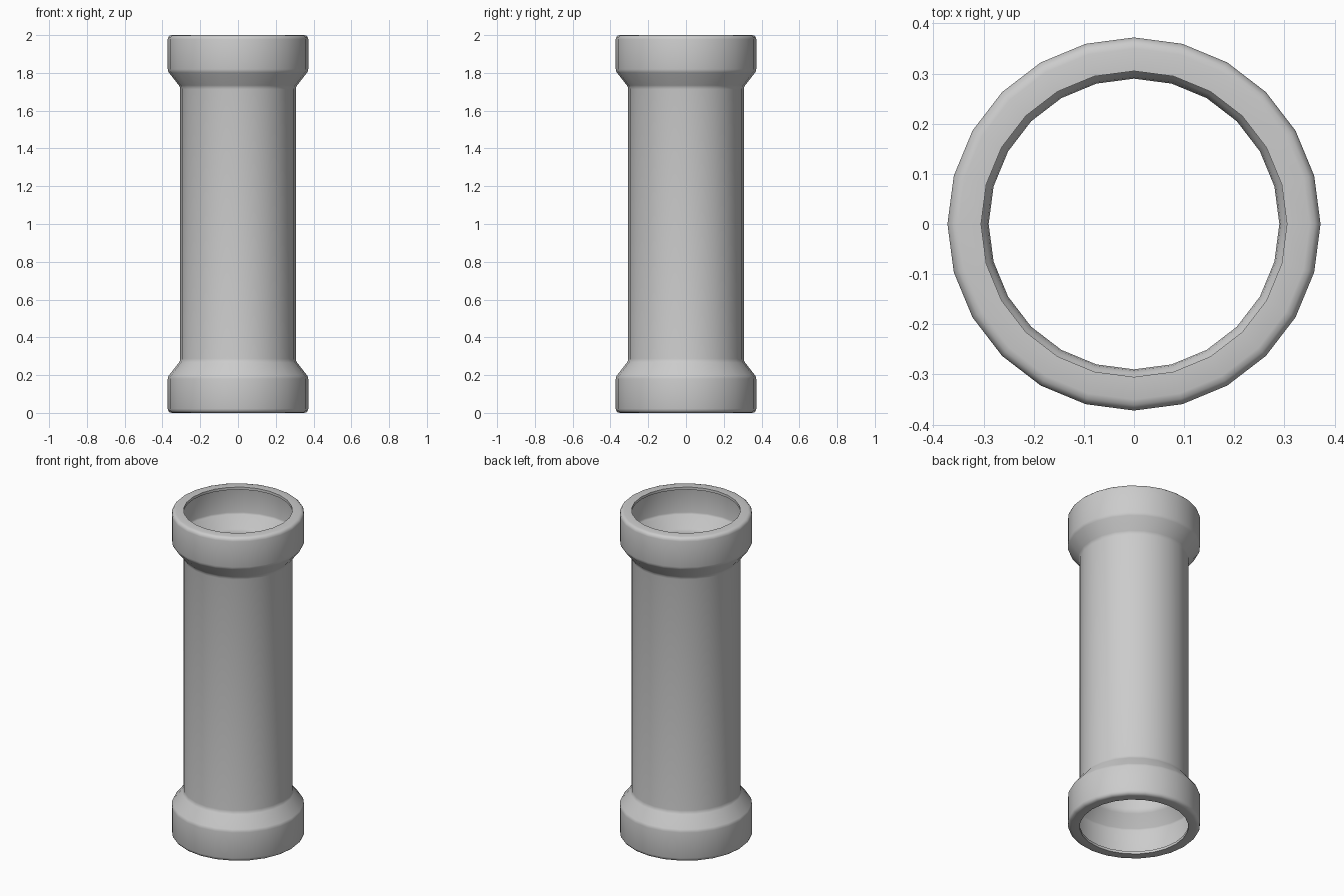
import bpy, bmesh
from math import cos, sin, tau, radians

if "Cube" in bpy.data.objects:
    bpy.data.objects.remove(bpy.data.objects["Cube"])

SIDES = 24

# Lower half of the outer profile (radius, height): lip, rounded rim, collar, taper, tube
half = [(0.305, 0.0), (0.350, 0.0), (0.361, 0.003), (0.369, 0.011), (0.372, 0.022),
        (0.372, 0.180), (0.370, 0.190), (0.366, 0.198),
        (0.313, 0.266), (0.308, 0.275), (0.306, 0.287)]
profile = half + [(r, 2.0 - z) for r, z in reversed(half)]

# Lathe the profile into an open shell
bm = bmesh.new()
rings = [[bm.verts.new((r * cos(tau * i / SIDES), r * sin(tau * i / SIDES), z))
          for i in range(SIDES)] for r, z in profile]
for low, high in zip(rings, rings[1:]):
    for i in range(SIDES):
        j = (i + 1) % SIDES
        bm.faces.new((low[i], low[j], high[j], high[i]))

mesh = bpy.data.meshes.new("pipe")
bm.to_mesh(mesh)
bm.free()
pipe = bpy.data.objects.new("pipe", mesh)
bpy.context.collection.objects.link(pipe)

# Thin wall, hollow behind the collar lips
wall = pipe.modifiers.new("wall", 'SOLIDIFY')
wall.thickness = 0.016
wall.offset = -1.0
wall.use_even_offset = True

bpy.context.view_layer.objects.active = pipe
pipe.select_set(True)
bpy.ops.object.modifier_apply(modifier=wall.name)
bpy.ops.object.shade_smooth_by_angle(angle=radians(40))
